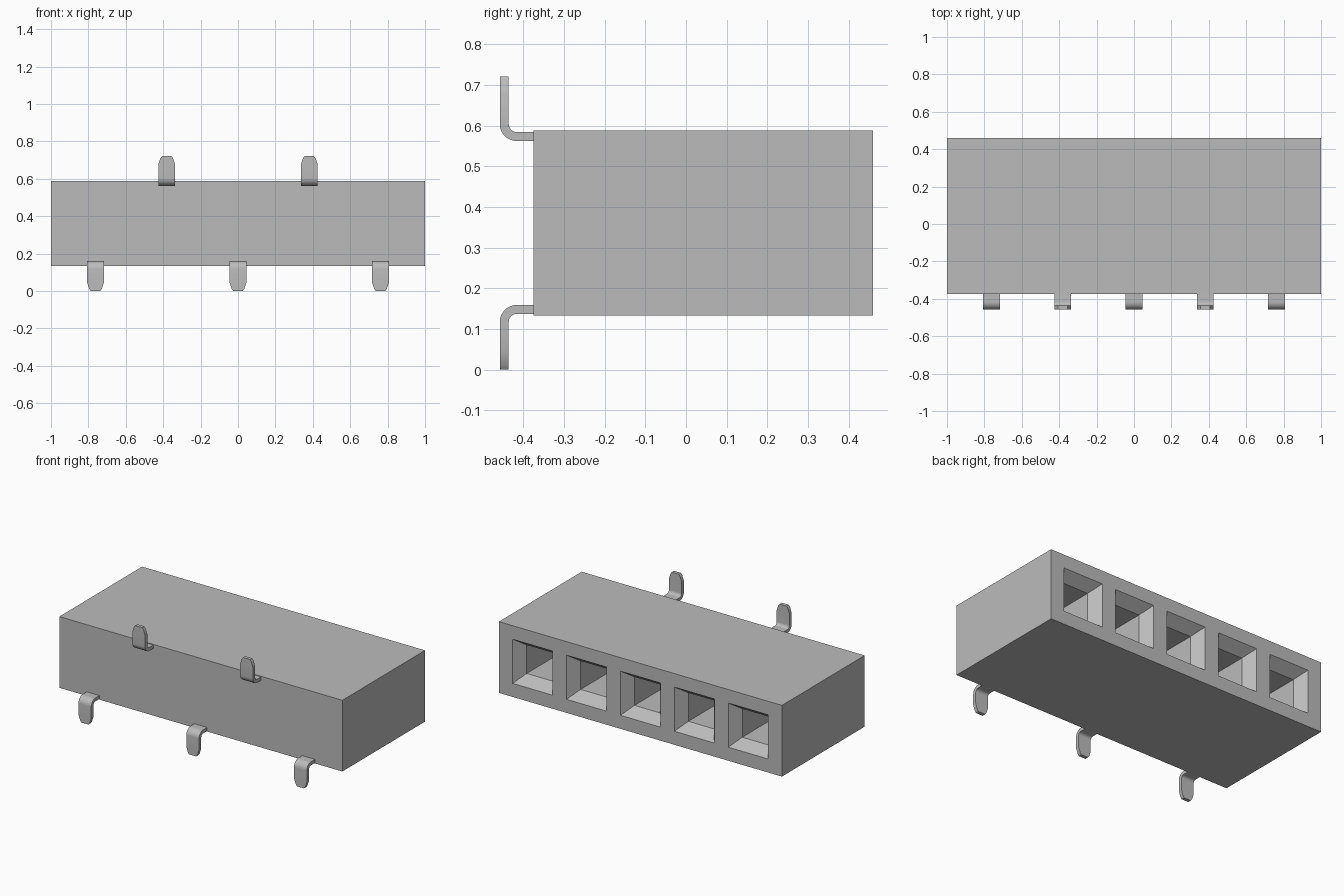
import bpy, bmesh, math
from mathutils import Vector

cube = bpy.data.objects.get("Cube")
if cube:
    bpy.data.objects.remove(cube, do_unlink=True)

BACK, FRONT = 0.46, -0.375
LOW, HIGH = 0.133, 0.588
MID = (LOW + HIGH) / 2
PITCH, HALF = 0.381, 0.141

grey = bpy.data.materials.new("plain_grey")
grey.use_nodes = True
COLOUR = (0.5, 0.5, 0.5, 1)
grey.diffuse_color = COLOUR
grey.node_tree.nodes["Principled BSDF"].inputs["Base Color"].default_value = COLOUR


def finish(bm, name):
    bmesh.ops.recalc_face_normals(bm, faces=bm.faces[:])
    mesh = bpy.data.meshes.new(name)
    bm.to_mesh(mesh)
    bm.free()
    mesh.materials.append(grey)
    obj = bpy.data.objects.new(name, mesh)
    bpy.context.collection.objects.link(obj)
    return obj


# Housing: a gridded back face drawn out to the front, then five flared sockets
def make_housing():
    bm = bmesh.new()
    xs = [-1]
    for i in range(-2, 3):
        xs += [i * PITCH - HALF, i * PITCH + HALF]
    xs.append(1)
    zs = [LOW, MID - HALF, MID + HALF, HIGH]
    grid = [[bm.verts.new((x, BACK, z)) for z in zs] for x in xs]
    mouths, back = [], []
    for i in range(len(xs) - 1):
        for j in range(len(zs) - 1):
            f = bm.faces.new((grid[i][j], grid[i][j + 1], grid[i + 1][j + 1], grid[i + 1][j]))
            back.append(f)
            if j == 1 and i % 2 == 1:
                mouths.append(f)
    result = bmesh.ops.extrude_face_region(bm, geom=back, use_keep_orig=True)
    for v in result["geom"]:
        if isinstance(v, bmesh.types.BMVert):
            v.co.y = FRONT
    bmesh.ops.recalc_face_normals(bm, faces=bm.faces[:])
    # Flared mouth, then a straight deep hole
    bmesh.ops.inset_individual(bm, faces=mouths, thickness=0.05, use_even_offset=True)
    for f in mouths:
        for v in f.verts:
            v.co.y = BACK - 0.07
    for f in bmesh.ops.extrude_discrete_faces(bm, faces=mouths)["faces"]:
        for v in f.verts:
            v.co.y = BACK - 0.65
    return finish(bm, "housing")


# Pin: a flat strip that leaves the front, bends, and ends in a tapered tip
def make_pin(name, x, up):
    thick, bend, width = 0.011, 0.031, 0.045
    out, level = -0.447, 0.148
    path = [(Vector((FRONT + 0.01, level)), Vector((0, 1)), width)]
    for k in range(9):
        a = math.radians(90 + 90 * k / 8)
        n = Vector((math.cos(a), math.sin(a)))
        path.append((Vector((out + bend, level - bend)) + n * bend, n, width))
    for z, w in ((0.045, width), (0.012, 0.034), (0, 0.025)):
        path.append((Vector((out, z)), Vector((-1, 0)), w))
    bm = bmesh.new()
    rings = []
    for p, n, w in path:
        ring = []
        for side, face in ((-1, -1), (1, -1), (1, 1), (-1, 1)):
            q = p + n * thick * face
            z = 2 * MID - q.y if up else q.y
            ring.append(bm.verts.new((x + side * w, q.x, z)))
        rings.append(ring)
    for a, b in zip(rings, rings[1:]):
        for k in range(4):
            m = (k + 1) % 4
            bm.faces.new((a[k], a[m], b[m], b[k]))
    bm.faces.new(rings[0])
    bm.faces.new(rings[-1])
    obj = finish(bm, name)
    bpy.ops.object.select_all(action="DESELECT")
    obj.select_set(True)
    bpy.context.view_layer.objects.active = obj
    bpy.ops.object.shade_smooth_by_angle(angle=math.radians(25))


make_housing()
for label, slot, up in (("lower_right", -2, False), ("upper_right", -1, True),
                        ("lower_middle", 0, False), ("upper_left", 1, True),
                        ("lower_left", 2, False)):
    make_pin(label + "_pin", slot * PITCH, up)
